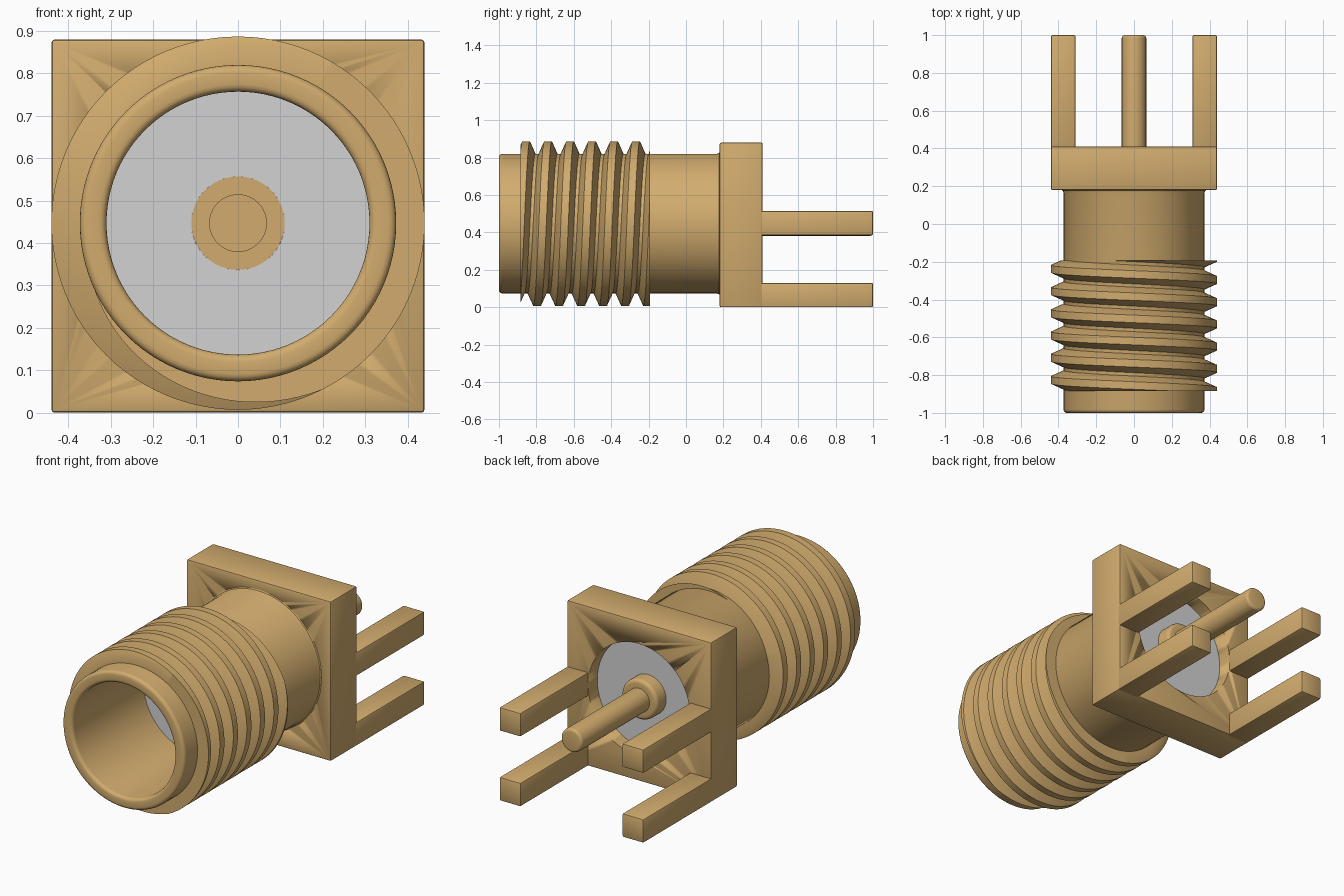
import bpy
import bmesh
import math
from mathutils import Matrix, Vector

cube = bpy.data.objects.get("Cube")
if cube:
    bpy.data.objects.remove(cube, do_unlink=True)

AXIS_Z = 0.447
AXIS = Vector((0, 0, AXIS_Z))
BORE = 0.31


def make_material(name, color):
    mat = bpy.data.materials.new(name)
    mat.use_nodes = True
    mat.diffuse_color = color
    mat.node_tree.nodes["Principled BSDF"].inputs["Base Color"].default_value = color
    return mat


gold = make_material("gold_metal", (0.64, 0.41, 0.155, 1))
grey = make_material("grey_insulator", (0.65, 0.65, 0.65, 1))


def finish(name, bm, mat, smooth=True):
    bmesh.ops.recalc_face_normals(bm, faces=bm.faces)
    mesh = bpy.data.meshes.new(name)
    bm.to_mesh(mesh)
    bm.free()
    obj = bpy.data.objects.new(name, mesh)
    bpy.context.collection.objects.link(obj)
    mesh.materials.append(mat)
    if smooth:
        bpy.ops.object.select_all(action="DESELECT")
        obj.select_set(True)
        bpy.context.view_layer.objects.active = obj
        bpy.ops.object.shade_smooth_by_angle(angle=math.radians(32))
    return obj


def lathe(name, profile, mat, closed=True, steps=96):
    """Revolve (radius, y) points around the connector axis."""
    bm = bmesh.new()
    verts = [bm.verts.new((r, y, AXIS_Z)) for r, y in profile]
    for a, b in zip(verts, verts[1:]):
        bm.edges.new((a, b))
    if closed:
        bm.edges.new((verts[-1], verts[0]))
    bmesh.ops.spin(bm, geom=bm.verts[:] + bm.edges[:], cent=AXIS,
                   axis=(0, 1, 0), angle=math.tau, steps=steps)
    bmesh.ops.remove_doubles(bm, verts=bm.verts, dist=0.0002)
    return finish(name, bm, mat)


def box(name, low, high, mat, bevel=0.008):
    low, high = Vector(low), Vector(high)
    bm = bmesh.new()
    bmesh.ops.create_cube(bm, size=1, matrix=Matrix.Translation((low + high) / 2)
                          @ Matrix.Diagonal((*(high - low), 1)))
    bmesh.ops.bevel(bm, geom=bm.edges[:], offset=bevel, segments=2,
                    profile=0.5, affect="EDGES")
    return finish(name, bm, mat)


def fillet(r, y, size, start, count=4):
    """Quarter-circle of profile points around (r, y)."""
    return [(r + size * math.cos(start + i * math.pi / 2 / count),
             y + size * math.sin(start + i * math.pi / 2 / count))
            for i in range(count + 1)]


# Hollow barrel with rounded mouth and a small flare where it meets the flange
F = 0.018
barrel = [(BORE, 0.2)]
barrel += fillet(BORE + F, -1 + F, F, math.pi)
barrel += fillet(0.373 - F, -1 + F, F, 1.5 * math.pi)
barrel += [(0.373, 0.165), (0.378, 0.177), (0.388, 0.182), (0.388, 0.2)]
lathe("barrel", barrel, gold)

# Helical thread, trimmed flat at both ends
PITCH, STEPS, TURNS = 0.1176, 96, 9
bm = bmesh.new()
section = [(0.365, -0.052), (0.373, -0.050), (0.44, -0.02),
           (0.44, 0.02), (0.373, 0.050), (0.365, 0.052)]
previous = None
for i in range(STEPS * TURNS + 1):
    a = math.tau * i / STEPS
    y = -0.855 + PITCH * (TURNS - 1.5 - i / STEPS)
    y = round(y, 6)
    ring = [bm.verts.new((r * math.sin(a), y + dy, AXIS_Z + r * math.cos(a)))
            for r, dy in section]
    if previous:
        for k in range(len(ring)):
            n = (k + 1) % len(ring)
            bm.faces.new((previous[k], previous[n], ring[n], ring[k]))
    previous = ring
# Shift by half a pitch so that a crest sits at the chosen height on top
bmesh.ops.translate(bm, verts=bm.verts, vec=(0, PITCH / 2, 0))
for y, normal in ((-0.885, -1), (-0.193, 1)):
    bmesh.ops.bisect_plane(bm, geom=bm.verts[:] + bm.edges[:] + bm.faces[:],
                           plane_co=(0, y, 0), plane_no=(0, normal, 0),
                           clear_outer=True)
    rim = [e for e in bm.edges if e.is_boundary
           and all(abs(v.co.y - y) < 1e-4 for v in e.verts)]
    bmesh.ops.triangle_fill(bm, edges=rim, use_beauty=True)
finish("thread", bm, gold)

# Square flange with a round opening
flange = box("flange", (-0.44, 0.18, 0), (0.44, 0.41, 0.88), gold)
cutter = lathe("flange_cutter", [(0, 0), (BORE, 0), (BORE, 0.6), (0, 0.6)],
               gold, closed=False)
cutter.hide_render = True
mod = flange.modifiers.new("opening", "BOOLEAN")
mod.operation = "DIFFERENCE"
mod.solver = "EXACT"
mod.object = cutter
bpy.ops.object.select_all(action="DESELECT")
bpy.context.view_layer.objects.active = flange
flange.select_set(True)
bpy.ops.object.modifier_apply(modifier=mod.name)
bpy.data.objects.remove(cutter, do_unlink=True)

# Four board legs
for side, sign in (("left", 1), ("right", -1)):
    for level, z0, z1 in (("lower", 0, 0.13), ("upper", 0.385, 0.515)):
        xs = sorted((sign * 0.31, sign * 0.44))
        box(f"{side}_{level}_leg", (xs[0], 0.39, z0), (xs[1], 1, z1), gold)

# Insulator disc around the centre contact
lathe("insulator", [(0.11, -0.38), (BORE, -0.38), (BORE, 0.33), (0.11, 0.33)], grey)

# Centre contact: socket in front, collar and solder pin behind
contact = [(0, -0.2), (0.067, -0.2), (0.067, -0.38), (0.11, -0.38)]
contact += fillet(0.09, 0.39, 0.02, 0)
contact += [(0.065, 0.41)]
contact += fillet(0.05, 0.985, 0.015, 0)
contact += [(0, 1)]
lathe("centre_contact", contact, gold, closed=False, steps=48)
